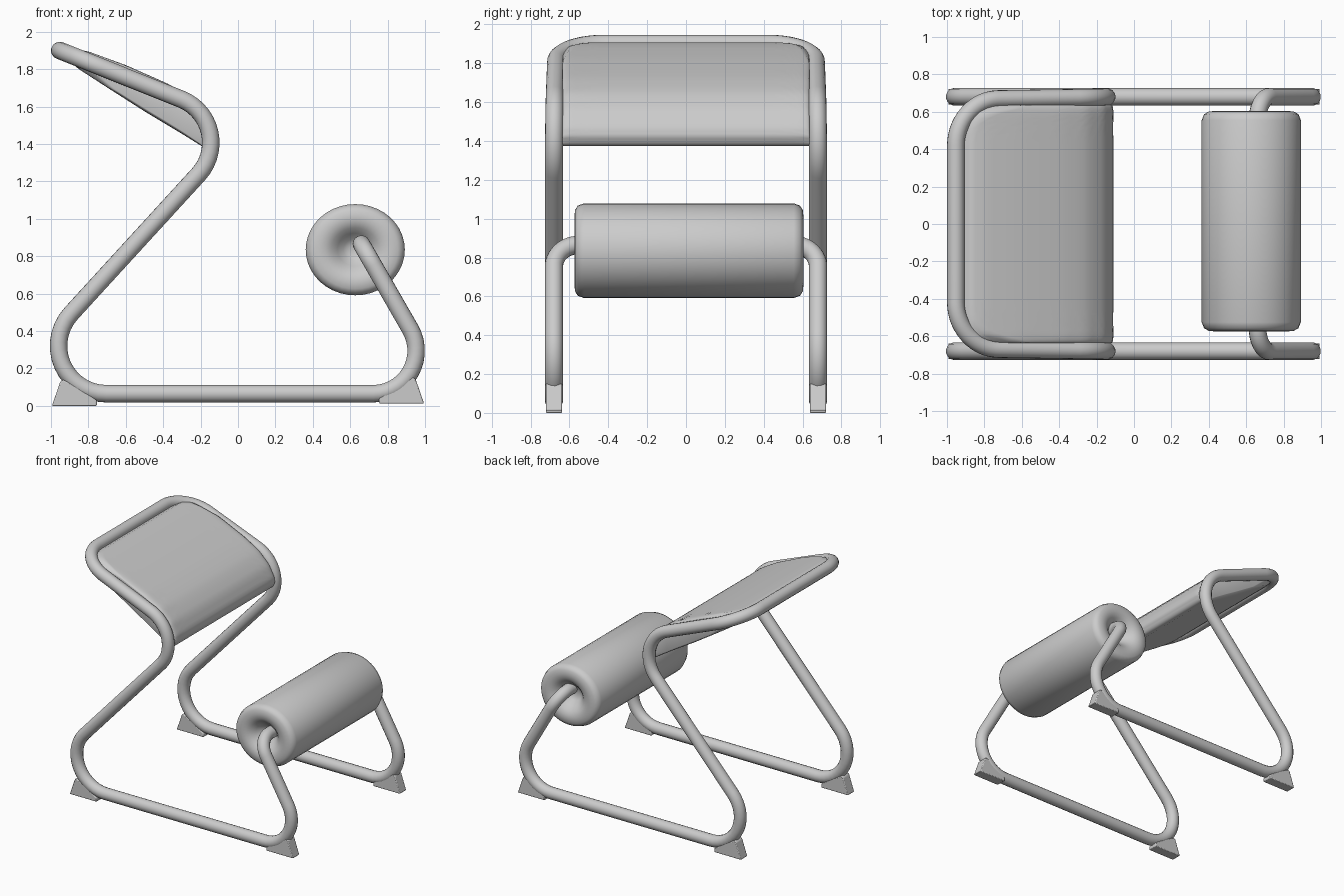
import bpy, bmesh, math
from mathutils import Vector

cube = bpy.data.objects.get("Cube")
if cube:
    bpy.data.objects.remove(cube, do_unlink=True)

grey = bpy.data.materials.new("plain_grey")
grey.use_nodes = True
COLOUR = (0.6, 0.6, 0.6, 1)
grey.diffuse_color = COLOUR
grey.node_tree.nodes["Principled BSDF"].inputs["Base Color"].default_value = COLOUR


def finish(obj, angle=40):
    """Give an object its material and smooth shading."""
    obj.data.materials.clear()
    obj.data.materials.append(grey)
    bpy.ops.object.select_all(action='DESELECT')
    obj.select_set(True)
    bpy.context.view_layer.objects.active = obj
    bpy.ops.object.shade_smooth_by_angle(angle=math.radians(angle))


def loft(name, rings):
    """Skin a list of closed rings and cap both ends."""
    bm = bmesh.new()
    rows = [[bm.verts.new(p) for p in ring] for ring in rings]
    n = len(rows[0])
    for a, b in zip(rows, rows[1:]):
        for i in range(n):
            j = (i + 1) % n
            bm.faces.new((a[i], a[j], b[j], b[i]))
    bm.faces.new(rows[0])
    bm.faces.new(rows[-1])
    bmesh.ops.recalc_face_normals(bm, faces=bm.faces)
    mesh = bpy.data.meshes.new(name)
    bm.to_mesh(mesh)
    bm.free()
    obj = bpy.data.objects.new(name, mesh)
    bpy.context.collection.objects.link(obj)
    return obj


def fillet(a, corner, b, radius, steps=14):
    """Points of an arc that rounds the corner between a and b."""
    u, v = (a - corner).normalized(), (b - corner).normalized()
    half = u.angle(v) / 2
    centre = corner + (u + v).normalized() * radius / math.sin(half)
    reach = radius / math.tan(half)
    p, q = corner + u * reach - centre, corner + v * reach - centre
    sweep = p.angle(q)
    return [centre + (p * math.sin((1 - k / steps) * sweep)
                      + q * math.sin(k / steps * sweep)) / math.sin(sweep)
            for k in range(steps + 1)]


# Frame: one closed bent tube, mirrored across y
half_path = [((0.66, 0.68, 0.865), 0.13), ((1.12, 0.68, 0.065), 0.23),
             ((-1.285, 0.68, 0.065), 0.256), ((0.033, 0.68, 1.505), 0.25),
             ((-0.953, 0.665, 1.9), 0.25)]
path = [(Vector(p), r) for p, r in half_path]
path += [(Vector((p.x, -p.y, p.z)), r) for p, r in reversed(path)]
points = []
for i, (corner, radius) in enumerate(path):
    points += fillet(path[i - 1][0], corner, path[(i + 1) % len(path)][0], radius)

curve = bpy.data.curves.new("tube_frame", 'CURVE')
curve.dimensions = '3D'
curve.bevel_depth = 0.047
curve.bevel_resolution = 6
spline = curve.splines.new('POLY')
spline.points.add(len(points) - 1)
for sp, p in zip(spline.points, points):
    sp.co = (*p, 1)
spline.use_cyclic_u = True
frame = bpy.data.objects.new("tube_frame", curve)
bpy.context.collection.objects.link(frame)
bpy.ops.object.select_all(action='DESELECT')
frame.select_set(True)
bpy.context.view_layer.objects.active = frame
bpy.ops.object.convert(target='MESH')
finish(bpy.context.view_layer.objects.active)

# Knee roller: padded cylinder with dimpled ends, as (radius, distance inwards from the end)
end = [(0.03, 0.10), (0.06, 0.085), (0.09, 0.05), (0.12, 0.02), (0.15, 0.004),
       (0.18, 0), (0.215, 0.004), (0.238, 0.018), (0.25, 0.05)]
HALF, SHIFT = 0.59, 0.015
profile = [(r, d - HALF) for r, d in end] + [(r, HALF - d) for r, d in reversed(end)]
SIDES = 40
rings = []
for r, y in profile:
    angles = [2 * math.pi * k / SIDES for k in range(SIDES)]
    rings.append([(0.627 + 1.06 * r * math.cos(a), y + SHIFT, 0.835 + 0.975 * r * math.sin(a))
                  for a in angles])
finish(loft("knee_roller", rings))

# Seat pad: wedge section lofted across y, with rounded rear corners
top_line = [(-0.92, 1.885), (-0.87, 1.908), (-0.8, 1.895), (-0.6, 1.822), (-0.38, 1.725),
            (-0.25, 1.65), (-0.16, 1.56), (-0.115, 1.47), (-0.11, 1.425), (-0.13, 1.385)]
low_line = [(-0.92, 1.865), (-0.9, 1.84), (-0.85, 1.8), (-0.68, 1.69), (-0.5, 1.575),
            (-0.4, 1.515), (-0.3, 1.455), (-0.22, 1.405), (-0.18, 1.38), (-0.15, 1.373)]


def sample(line, t):
    """Point at t from 0 to 1 along an evenly numbered line."""
    s = t * (len(line) - 1)
    i = min(int(s), len(line) - 2)
    return Vector(line[i]).lerp(Vector(line[i + 1]), s - i)


def start_for(x):
    """Line position where the top reaches x."""
    return next(k / 400 for k in range(400) if sample(top_line, k / 400).x >= x)


WIDTH, CORNER, COUNT = 0.635, 0.2, 28
rings = []
for k in range(-20, 21):
    y = WIDTH * math.sin(k / 20 * math.pi / 2)
    over = max(0, (abs(y) - WIDTH + CORNER) / CORNER)
    rear = -0.92 + CORNER * (1 - math.sqrt(max(0, 1 - over ** 2)))
    t0 = start_for(rear)
    edge = max(0, (abs(y) - WIDTH + 0.05) / 0.05)
    pinch = 0.16 * (1 - math.sqrt(max(0, 1 - edge ** 2)))
    top, low = [], []
    for j in range(COUNT + 1):
        t = t0 + (1 - t0) * j / COUNT
        a, b = sample(top_line, t), sample(low_line, t)
        squeeze = pinch + (1 - pinch) * 0.45 * max(0, 1 - j / 3) * min(1, over)
        mid = (a + b) / 2
        a, b = a.lerp(mid, squeeze), b.lerp(mid, squeeze)
        top.append((a.x, y, a.y))
        low.append((b.x, y, b.y))
    rings.append(top + low[::-1])
finish(loft("seat_pad", rings), 50)

# Feet: small wedges gripping the tube at each floor corner
section = [(0.995, 0), (0.755, 0), (0.755, 0.03), (0.86, 0.1), (0.935, 0.14), (0.95, 0.13)]
for x_sign, x_name, base in ((-1, "right", 0), (1, "left", 0.012)):
    for y_sign, y_name in ((-1, "front"), (1, "back")):
        rings = [[(x_sign * x, y_sign * 0.68 + side, z + base) for x, z in section]
                 for side in (-0.042, 0.042)]
        foot = loft(f"{y_name}_{x_name}_foot", rings)
        bevel = foot.modifiers.new("soft_edges", 'BEVEL')
        bevel.width = 0.006
        bevel.segments = 2
        finish(foot, 30)
